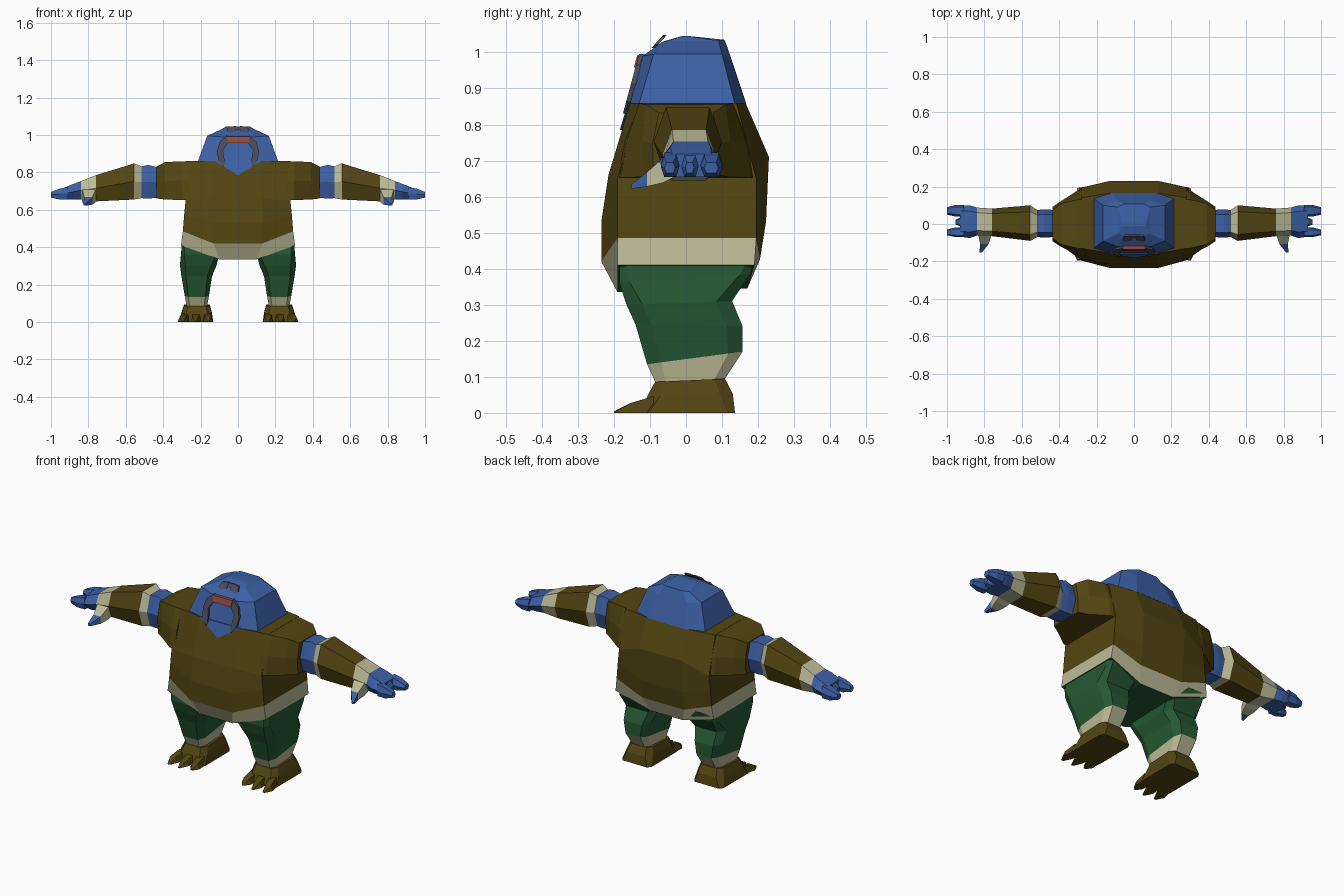
import bpy, bmesh

if "Cube" in bpy.data.objects:
    bpy.data.objects.remove(bpy.data.objects["Cube"])

def material(name, rgb):
    m = bpy.data.materials.new(name)
    m.diffuse_color = (*rgb, 1)
    m.use_nodes = True
    m.node_tree.nodes["Principled BSDF"].inputs["Base Color"].default_value = m.diffuse_color
    return m

MATS = [material("blue skin", (.045, .118, .38)), material("olive fur", (.088, .060, .006)),
        material("green shorts", (.019, .100, .034)), material("cream trim", (.51, .50, .31)),
        material("red lip", (.29, .07, .05)), material("slate ridge", (.07, .07, .10))]
BLUE, OLIVE, GREEN, CREAM, RED, SLATE = range(6)

def build(name, verts, faces, cols):
    me = bpy.data.meshes.new(name)
    me.from_pydata(verts, [], faces)
    for m in MATS:
        me.materials.append(m)
    for p, c in zip(me.polygons, cols):
        p.material_index = c
    bm = bmesh.new()
    bm.from_mesh(me)
    bmesh.ops.recalc_face_normals(bm, faces=bm.faces)
    bm.to_mesh(me)
    bm.free()
    ob = bpy.data.objects.new(name, me)
    bpy.context.collection.objects.link(ob)
    return ob

def loft(name, rings, cols, caps, side=1):
    """Skin equal-length rings; one colour per band, two for the end caps."""
    n = len(rings[0])
    verts = [(x * side, y, z) for r in rings for x, y, z in r]
    faces, fc = [], []
    for k, c in enumerate(cols):
        for i in range(n):
            j = (i + 1) % n
            faces.append((k * n + i, k * n + j, k * n + n + j, k * n + n + i))
            fc.append(c)
    for base, c in ((0, caps[0]), ((len(rings) - 1) * n, caps[1])):
        ends = [(6, 7, 0, 5), (0, 1, 4, 5), (1, 2, 3, 4)] if n == 8 else [range(n)]
        for e in ends:
            faces.append([base + i for i in e])
            fc.append(c)
    return build(name, verts, faces, fc)

def body_ring(xi, xc, front, front_c, back_c, back):
    """Eight-point ring; each of front/back entries is (y, z)."""
    f, fc, bc, b = front, front_c, back_c, back
    return [(-xi, *f), (xi, *f), (xc, *fc), (xc, *bc),
            (xi, *b), (-xi, *b), (-xc, *bc), (-xc, *fc)]

def arm_ring(x, y0, y1, z0, z1, c=.18):
    """Six-sided section across the arm."""
    w, m = (y1 - y0) * c, (z0 + z1) / 2
    return [(x, y0 + w, z0), (x, y1 - w, z0), (x, y1, m),
            (x, y1 - w, z1), (x, y0 + w, z1), (x, y0, m)]

def leg_ring(x0, x1, y0, y1, zf, zb, c=.15):
    """Chamfered level section, tilted from front to back."""
    w, d = (x1 - x0) * c, (y1 - y0) * c
    pts = [(x0 + w, y0), (x1 - w, y0), (x1, y0 + d), (x1, y1 - d),
           (x1 - w, y1), (x0 + w, y1), (x0, y1 - d), (x0, y0 + d)]
    return [(x, y, zf + (zb - zf) * (y - y0) / (y1 - y0)) for x, y in pts]

def plate(name, pts, y_of, thick, col, side=1):
    """Front-facing plate from an x/z outline, following a sloped face."""
    n = len(pts)
    verts = [(x * side, y_of(z) - t, z) for t in (thick, -.004) for x, z in pts]
    faces = [range(n), range(n, 2 * n)]
    faces += [(i, (i + 1) % n, n + (i + 1) % n, n + i) for i in range(n)]
    return build(name, verts, faces, [col] * len(faces))

# torso with a trim band that dips at front and back
loft("torso", [
    body_ring(.10, .305, (-.19, .335), (-.19, .41), (.19, .41), (.17, .345)),
    body_ring(.13, .295, (-.235, .42), (-.19, .485), (.195, .485), (.205, .425)),
    body_ring(.13, .288, (-.235, .53), (-.19, .57), (.195, .57), (.222, .53)),
    body_ring(.13, .28, (-.215, .66), (-.19, .65), (.195, .65), (.23, .71)),
    body_ring(.13, .28, (-.155, .86), (-.13, .86), (.14, .86), (.165, .86))],
    [CREAM, OLIVE, OLIVE, OLIVE], (GREEN, OLIVE))

# head
loft("head", [
    body_ring(.12, .215, (-.155, .858), (-.13, .858), (.135, .858), (.167, .858)),
    body_ring(.09, .165, (-.12, .99), (-.09, .995), (.10, .995), (.125, .985)),
    body_ring(.055, .085, (-.065, 1.03), (-.05, 1.032), (.09, 1.032), (.107, 1.035)),
    body_ring(.05, .065, (-.012, 1.045), (-.01, 1.045), (.01, 1.045), (.012, 1.045))],
    [BLUE] * 3, (BLUE, BLUE))

# face details
def face_y(z):
    return -.155 + .27 * (z - .86)

def chest_y(z):
    return -.155 - .30 * (.86 - z)

plate("chin", [(-.125, .862), (.125, .862), (0, .785)], chest_y, .006, BLUE)
plate("lip", [(-.055, .958), (.055, .958), (.06, .992), (-.06, .992)], face_y, .016, RED)
for s, n in ((1, "left"), (-1, "right")):
    plate(f"{n}_cheek_ridge", [(.052, .958), (.06, .996), (.098, .965), (.112, .915),
          (.105, .865), (.078, .83), (.07, .85), (.08, .92)], face_y, .012, SLATE, s)
    plate(f"{n}_eye_ridge", [(.012, 1.022), (.045, 1.012), (.06, 1.022),
          (.05, 1.044), (.012, 1.048)], lambda z: -.09 + .9 * (z - 1.012), .006, SLATE, s)
plate("brow_bridge", [(-.014, 1.028), (.014, 1.028), (.014, 1.046), (-.014, 1.046)],
      lambda z: -.09 + .9 * (z - 1.012), .004, SLATE)

for s, n in ((1, "left"), (-1, "right")):
    # shoulder sleeve
    def sleeve(x, yb, yt, z0, z1):
        zm = (z0 + z1) / 2
        return [(x, -yb, z0), (x, yb, z0), (x, (yb + yt) / 2 + .01, zm), (x, yt, z1),
                (x, -yt, z1), (x, -(yb + yt) / 2 - .01, zm)]
    loft(f"{n}_shoulder", [sleeve(.26, .19, .13, .651, .859), sleeve(.30, .18, .13, .652, .859),
         sleeve(.39, .115, .11, .655, .855), sleeve(.435, .09, .075, .66, .832)],
         [OLIVE] * 3, (OLIVE, OLIVE), s)
    # arm with cuffs and palm
    loft(f"{n}_arm", [
        arm_ring(.42, -.07, .075, .665, .825), arm_ring(.48, -.072, .078, .66, .84),
        arm_ring(.517, -.07, .075, .662, .832), arm_ring(.555, -.09, .10, .655, .848),
        arm_ring(.76, -.065, .082, .645, .785), arm_ring(.84, -.062, .088, .655, .753),
        arm_ring(.88, -.075, .10, .655, .738), arm_ring(.93, -.068, .10, .655, .718)],
        [BLUE, BLUE, CREAM, OLIVE, CREAM, BLUE, BLUE], (BLUE, BLUE), s)
    # fingers
    for k, (y0, y1, tip) in enumerate([(-.07, -.018, 1.0), (-.012, .034, .955), (.04, .102, 1.0)]):
        loft(f"{n}_finger_{k + 1}", [
            arm_ring(.91, y0, y1, .655, .722), arm_ring((.91 + tip) / 2, y0, y1, .655, .713),
            arm_ring(tip, y0 + .01, y1 - .012, .665, .695)], [BLUE] * 2, (BLUE, BLUE), s)
    # thumb
    def thumb_ring(x, y, z, w, h):
        return [(x - w, y, z - h), (x + w, y, z - h), (x + w, y, z + h), (x - w, y, z + h)]
    loft(f"{n}_thumb", [
        thumb_ring(.795, -.03, .69, .04, .035), thumb_ring(.797, -.065, .672, .034, .034),
        thumb_ring(.80, -.108, .648, .022, .02), thumb_ring(.82, -.152, .628, .007, .006)],
        [CREAM, CREAM, BLUE], (CREAM, BLUE), s)
    # leg and ankle cuff
    loft(f"{n}_leg", [
        leg_ring(.06, .300, -.185, .19, .425, .425, .05), leg_ring(.10, .303, -.185, .178, .36, .385, .08),
        leg_ring(.115, .310, -.165, .128, .30, .31), leg_ring(.14, .302, -.14, .157, .245, .24),
        leg_ring(.155, .285, -.108, .157, .135, .17), leg_ring(.165, .275, -.085, .107, .085, .093)],
        [GREEN] * 4 + [CREAM], (GREEN, OLIVE), s)
    # foot
    loft(f"{n}_foot", [
        leg_ring(.15, .288, -.086, .108, .086, .095), leg_ring(.14, .302, -.108, .13, .045, .052),
        leg_ring(.132, .315, -.125, .136, 0, 0, .08)], [OLIVE] * 2, (OLIVE, OLIVE), s)
    # toes
    for k, (x, tx, ty) in enumerate([(.163, .160, -.185), (.222, .228, -.20), (.282, .296, -.195)]):
        w = .027
        verts = [(a, y, z) for a, y, z in (
            (x - w, -.09, 0), (x + w, -.09, 0), (x + w * .7, -.09, .046), (x - w * .7, -.09, .046),
            (tx - w, -.155, 0), (tx + w, -.155, 0), (tx + w * .6, -.155, .027), (tx - w * .6, -.155, .027),
            (tx - .007, ty, 0), (tx + .007, ty, 0), (tx + .005, ty, .004), (tx - .005, ty, .004))]
        loft(f"{n}_toe_{k + 1}", [verts[0:4], verts[4:8], verts[8:12]], [OLIVE] * 2, (OLIVE, OLIVE), s)
